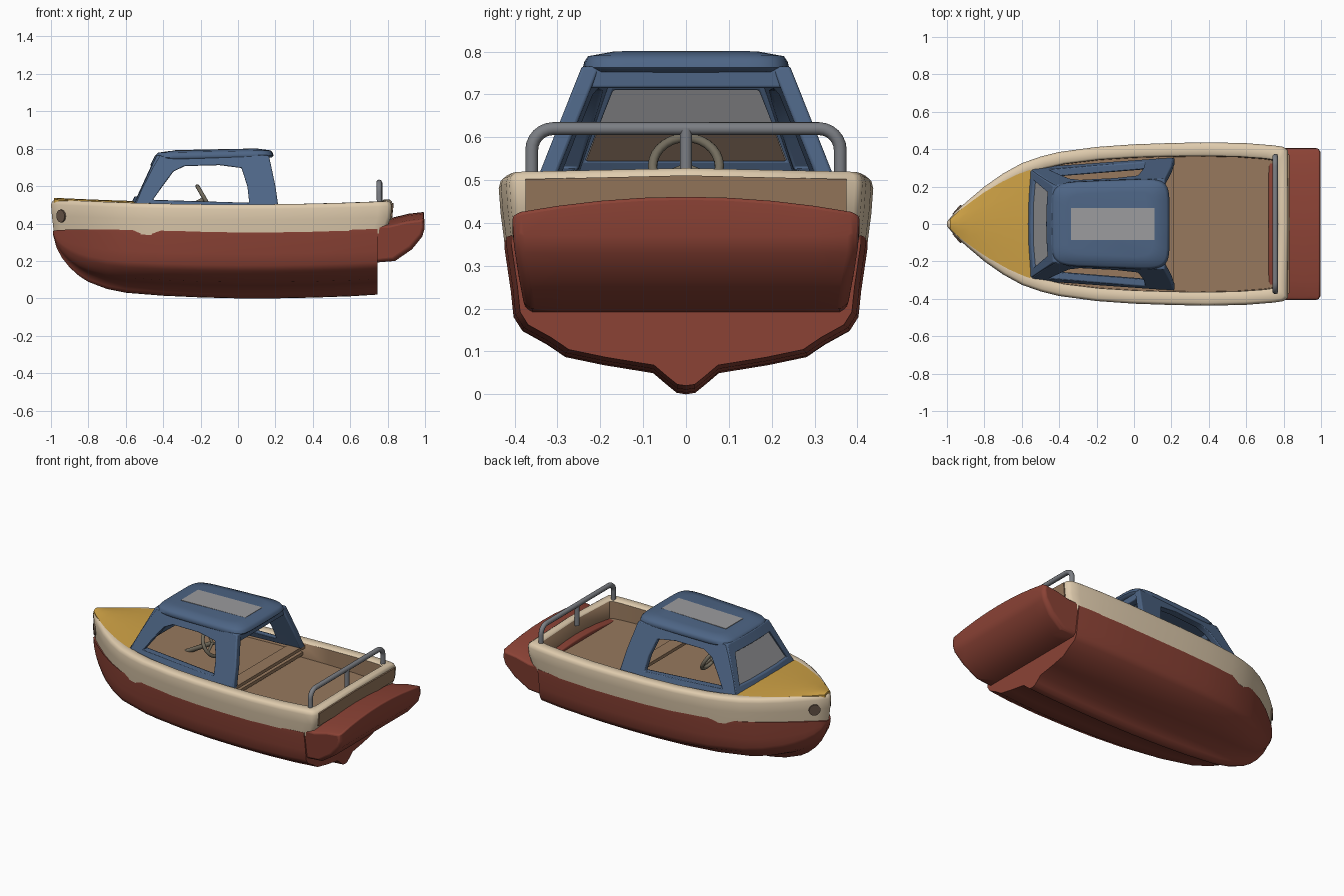
import bpy, bmesh, math
from mathutils import Vector, Matrix

if "Cube" in bpy.data.objects:
    bpy.data.objects.remove(bpy.data.objects["Cube"])


def material(name, rgb):
    m = bpy.data.materials.new(name)
    m.diffuse_color = (*rgb, 1)
    m.use_nodes = True
    m.node_tree.nodes["Principled BSDF"].inputs["Base Color"].default_value = m.diffuse_color
    return m


RED = material("hull red", (.26, .055, .036))
CREAM = material("cream", (.74, .60, .42))
YELLOW = material("deck yellow", (.62, .36, .06))
BLUE = material("cabin blue", (.075, .13, .235))
BROWN = material("floor brown", (.31, .19, .11))
GREY = material("metal grey", (.20, .21, .23))
GLASS = material("glass grey", (.33, .33, .34))
SPOT = material("dark brown", (.15, .10, .07))
WHEEL = material("wheel olive", (.17, .15, .11))


def finish(name, bm, mats, bevel=0, angle=40):
    bmesh.ops.recalc_face_normals(bm, faces=bm.faces)
    me = bpy.data.meshes.new(name)
    bm.to_mesh(me)
    bm.free()
    ob = bpy.data.objects.new(name, me)
    bpy.context.collection.objects.link(ob)
    for m in mats:
        me.materials.append(m)
    bpy.ops.object.select_all(action='DESELECT')
    ob.select_set(True)
    bpy.context.view_layer.objects.active = ob
    bpy.ops.object.shade_smooth_by_angle(angle=math.radians(angle))
    if bevel:
        b = ob.modifiers.new("bevel", 'BEVEL')
        b.width, b.segments, b.limit_method = bevel, 3, 'ANGLE'
        b.angle_limit = math.radians(35)
    return ob


def loft(name, rings, mats, closed=True, loop=False, caps=True, rule=None, bevel=0, angle=40):
    """Skin a list of equal-length rings of points."""
    bm = bmesh.new()
    vs = [[bm.verts.new(p) for p in r] for r in rings]
    n, k = len(rings[0]), len(rings)
    for i in range(k if loop else k - 1):
        for j in range(n if closed else n - 1):
            a, b = vs[i], vs[(i + 1) % k]
            f = bm.faces.new((a[j], a[(j + 1) % n], b[(j + 1) % n], b[j]))
            if rule:
                f.material_index = rule(i, j)
    if caps and not loop:
        bm.faces.new(vs[0])
        bm.faces.new(vs[-1])
    return finish(name, bm, mats, bevel, angle)


def box(name, x, y, z, mat, bevel=0):
    return loft(name, [[(a, y[0], z[0]), (a, y[1], z[0]), (a, y[1], z[1]), (a, y[0], z[1])] for a in x],
                [mat], bevel=bevel)


def tube(name, pts, r, mat):
    cu = bpy.data.curves.new(name, 'CURVE')
    cu.dimensions, cu.bevel_depth, cu.bevel_resolution, cu.use_fill_caps = '3D', r, 3, True
    sp = cu.splines.new('POLY')
    sp.points.add(len(pts) - 1)
    for p, q in zip(sp.points, pts):
        p.co = (*q, 1)
    for s in cu.splines:
        s.use_smooth = True
    cu.materials.append(mat)
    ob = bpy.data.objects.new(name, cu)
    bpy.context.collection.objects.link(ob)


def interp(tab, x):
    for (a, b), (c, d) in zip(tab, tab[1:]):
        if x <= c:
            return b + (d - b) * max(0, (x - a) / (c - a))
    return tab[-1][1]


# plan outline, half width along x
PLAN = [(-1, .012), (-.96, .06), (-.9, .115), (-.8, .2), (-.7, .27), (-.6, .325), (-.5, .36), (-.4, .385),
        (-.2, .412), (0, .426), (.2, .433), (.4, .437), (.6, .432), (.75, .42), (.8, .412), (.822, .395)]
KEEL = [(-.99, .345), (-.97, .27), (-.94, .215), (-.9, .165), (-.85, .12), (-.8, .088), (-.7, .05), (-.6, .03),
        (-.4, .014), (-.2, .005), (0, 0), (.2, 0), (.4, .004), (.6, .011), (.745, .02)]


def top(x):
    return .502 + .026 * x * x


# lower hull: keel, chine and side in one section, squeezed by the keel line
SECTION = [(0, 0), (.05, .01), (.1, .06), (.18, .145), (.45, .2), (.66, .255), (.76, .34), (.89, .43), (.935, .52),
           (.95, .7), (.985, 1), (.985, 1.06)]
rings = []
for x, k in KEEL:
    w, t = interp(PLAN, x) * .985, .34 + .02 * x * x
    half = [(w * a, k + max(t - k, .01) * b) for a, b in SECTION]
    rings.append([(x, -y, z) for y, z in reversed(half[1:])] + [(x, y, z) for y, z in half])
loft("lower_hull", rings, [RED], angle=50)

# cream topside band with rounded gunwale and brown inner wall
outline = PLAN + [(.828, 0)] + [(x, -y) for x, y in reversed(PLAN)]
BAND = [(.94, .93, 0, 0), (.985, .965, 0, 0), (.995, .99, 0, .5), (1, 1, 0, .85), (.992, .99, 0, .95),
        (.98, .965, 0, 1), (.94, .86, 0, 1), (.93, .835, 0, .95), (.925, .825, 0, .3)]
rings = []
for sx, sy, _, f in BAND:
    ring = []
    for x, y in outline:
        lo, hi = .335 + .02 * x * x, top(x) + (.008 if y == 0 else 0)
        xx = x * sx if not (x > .7 and f < .5 and sx > .93) else x * .955
        ring.append((xx, y * sy, lo + (hi - lo) * f))
    rings.append(ring)
loft("topside_band", rings, [CREAM, BROWN], caps=False, rule=lambda i, j: int(i == 7), angle=50)

# transom panel
loft("transom_panel", [[(.822 + d, -.375, .42), (.822 + d, .375, .42), (.829 + d, .375, .502),
                        (.832 + d, 0, .511), (.829 + d, -.375, .502)] for d in (-.008, .001)], [BROWN])

# floors and the step between them
def floor(name, x0, x1, z):
    xs = [x0 + (x1 - x0) * i / 10 for i in range(11)]
    loft(name, [[(x, s * .85 * interp(PLAN, x), zz) for s, zz in ((-1, z), (1, z), (1, z - .02), (-1, z - .02))]
                for x in xs], [BROWN])


floor("cockpit_floor", .18, .775, .405)
floor("cabin_floor", -.9, .2, .44)
floor("cabin_step", .13, .212, .485)

# cambered foredeck
rings = []
for x in (-.985, -.94, -.88, -.8, -.7, -.62, -.553):
    w = interp(PLAN, x) * .85
    rings.append([(x, w * s, top(x) + .001 + .01 * (1 - s * s)) for s in (-1, -.6, -.2, .2, .6, 1)]
                 + [(x, w, top(x) - .03), (x, -w, top(x) - .03)])
loft("foredeck", rings, [YELLOW])

# round bow spots
for s in (1, -1):
    bm = bmesh.new()
    n = Vector((-.76, .65 * s, -.04)).normalized()
    M = Matrix.Translation((-.946, s * .0745, .44)) @ n.to_track_quat('Z', 'Y').to_matrix().to_4x4()
    bmesh.ops.create_cone(bm, cap_ends=True, segments=20, radius1=.034, radius2=.034, depth=.009, matrix=M)
    finish("bow_spot", bm, [SPOT])

# stern platform, cambered across
PROF = [(.72, .19, 0), (.84, .2, 0), (.93, .262, 0), (.985, .33, 0), (.997, .37, 0), (.995, .462, 1),
        (.91, .452, 1), (.82, .43, 1), (.72, .43, 1)]
rings = []
for y in (-.405, -.385, -.3, -.2, -.1, 0, .1, .2, .3, .385, .405):
    e = abs(y) > .4
    c = (y / .4) ** 2
    rings.append([(x - (.012 if e and x > .8 else 0), y * (.93 + .07 * min(1, (z - .19) / .15)),
                   z - .038 * c * t + (.012 if e and not t else -.006 * e)) for x, z, t in PROF])
loft("stern_platform", rings, [RED], bevel=.008)


# cabin sides: framed panels leaning inward
def side_y(x, z):
    u = (x + .555) / .76
    b, t = .295 + .053 * u, .2 + .048 * u
    return b + (t - b) * (z - .5) / .26


OUT = [(-.558, .48), (.217, .48), (.2, .6), (.165, .765), (-.1, .77), (-.42, .76), (-.455, .7), (-.51, .59)]
INN = [(-.455, .527), (.06, .511), (.05, .6), (.018, .697), (-.1, .712), (-.285, .707), (-.345, .678), (-.41, .59)]
for s in (1, -1):
    rings = [[(x, s * (side_y(x, z) - d), z) for x, z in lp]
             for lp, d in ((OUT, 0), (INN, 0), (INN, .042), (OUT, .042))]
    loft("cabin_side", rings, [BLUE], loop=True, bevel=.007)


# windscreen frame, glass and dash panel on one sloped plane
def slope(y, z, d):
    return (-.556 + (z - .5) * .5 + d - .02 * (1 - (y / .29) ** 2), y, z)


def trapezoid(y0, z0, y1, z1, d):
    return ([slope(y0 * s, z0, d) for s in (-1, -.5, 0, .5, 1)]
            + [slope(y1 * s, z1, d) for s in (1, .5, 0, -.5, -1)])


fo, fi = (.292, .49, .205, .765), (.235, .545, .17, .71)
loft("windscreen_frame", [trapezoid(*fo, 0), trapezoid(*fi, 0), trapezoid(*fi, .04), trapezoid(*fo, .04)],
     [BLUE], loop=True, bevel=.005)
loft("windscreen", [trapezoid(.24, .54, .175, .715, d) for d in (.014, .02)], [GLASS])
loft("dash_panel", [trapezoid(.235, .54, .2, .632, d) for d in (.022, .03)], [SPOT])

# rear header under the roof
box("rear_header", (.12, .165), (-.24, .24), (.715, .765), BLUE, .006)

# roof: stacked rounded outlines
rings = []
for sc, z in ((.9, .745), (.97, .747), (1, .757), (.985, .773), (.95, .785), (.72, .795)):
    ring = []
    for i in range(40):
        a = 2 * math.pi * i / 40
        c, s = math.cos(a), math.sin(a)
        px = math.copysign(abs(c) ** .3, c)
        py = math.copysign(abs(s) ** .3, s)
        ring.append((-.127 + .317 * px * sc, (.235 + .012 * px) * py * sc, z + .006 * px))
    rings.append(ring)
loft("roof", rings, [BLUE], angle=50)
loft("skylight", [[(-.337, y, .789), (-.337, y, .7925), (.11, y, .8015), (.11, y, .796)] for y in (-.085, .085)],
     [GLASS])

# steering wheel, spokes and column
c, up = Vector((-.178, 0, .532)), Vector((-.5, 0, .86))
ringp = [c + .078 * (math.cos(a) * up + math.sin(a) * Vector((0, 1, 0)))
         for a in [2 * math.pi * i / 28 for i in range(29)]]
tube("steering_wheel", ringp, .011, WHEEL)
for i in (0, 9, 19):
    tube("wheel_spoke", [c, ringp[i]], .008, WHEEL)
tube("wheel_column", [c, (-.36, 0, .43)], .014, WHEEL)

# stern rail with centre post
arc = [(.755, .31 + .05 * math.cos(t), .57 + .05 * math.sin(t)) for t in [math.pi / 2 * i / 6 for i in range(7)]]
half = [(.757, .36, .49)] + arc
tube("stern_rail", half + [(x, -y, z) for x, y, z in reversed(half)], .015, GREY)
tube("rail_post", [(.757, 0, .49), (.757, 0, .62)], .015, GREY)
